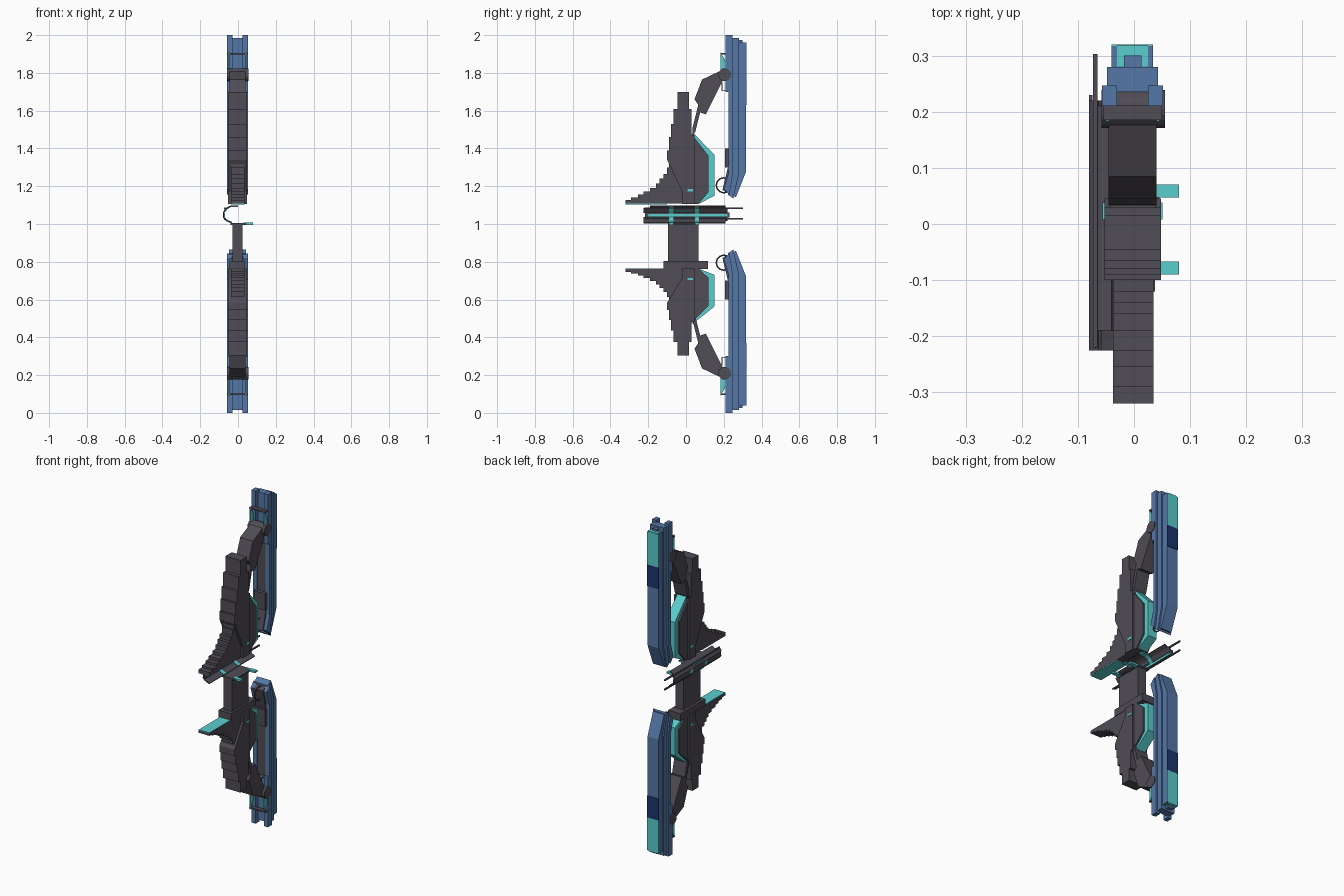
import bpy, bmesh, math
from mathutils import Matrix


def mat(name, rgb):
    m = bpy.data.materials.new(name)
    m.diffuse_color = (*rgb, 1)
    return m


DARK = mat("dark grey", (0.08, 0.073, 0.09))
BLUE = mat("steel blue", (0.09, 0.185, 0.38))
CYAN = mat("cyan", (0.105, 0.61, 0.61))
NAVY = mat("navy", (0.012, 0.034, 0.15))


def finish(name, bm, m):
    bmesh.ops.recalc_face_normals(bm, faces=bm.faces)
    me = bpy.data.meshes.new(name)
    bm.to_mesh(me)
    bm.free()
    me.materials.append(m)
    ob = bpy.data.objects.new(name, me)
    bpy.context.collection.objects.link(ob)
    return ob


def slab(name, pts, x0, x1, m, zmap=lambda z: z):
    """Side profile of (y, z) points extruded from x0 to x1."""
    bm = bmesh.new()
    a = [bm.verts.new((x0, y, zmap(z))) for y, z in pts]
    b = [bm.verts.new((x1, y, zmap(z))) for y, z in pts]
    bm.faces.new(a)
    bm.faces.new(b[::-1])
    n = len(pts)
    for i in range(n):
        j = (i + 1) % n
        bm.faces.new((a[i], a[j], b[j], b[i]))
    return finish(name, bm, m)


def box(name, x, y, z, m, zmap=lambda z: z):
    return slab(name, [(y[0], z[0]), (y[1], z[0]), (y[1], z[1]), (y[0], z[1])], x[0], x[1], m, zmap)


def disc(name, y, z, r, x0, x1, m):
    bm = bmesh.new()
    M = Matrix.Translation(((x0 + x1) / 2, y, z)) @ Matrix.Rotation(math.pi / 2, 4, 'Y')
    bmesh.ops.create_cone(bm, cap_ends=True, segments=20, radius1=r, radius2=r, depth=x1 - x0, matrix=M)
    return finish(name, bm, m)


def stairs(pts):
    """Turn corner points into a stepped edge."""
    out = [pts[0]]
    for p, q in zip(pts, pts[1:]):
        out += [(p[0], q[1]), q]
    return out


def riser(tag, f):
    # Stepped wide body
    edge = stairs([(-0.045, 1.70), (-0.065, 1.61), (-0.08, 1.53), (-0.09, 1.46), (-0.10, 1.39)])
    slab(tag + "_body", edge + [(-0.10, 1.34), (-0.02, 1.17), (-0.02, 1.105), (0.045, 1.105),
         (0.045, 1.47), (0.03, 1.47), (0.03, 1.61), (0.015, 1.61), (0.015, 1.70)], -0.053, 0.048, DARK, f)
    # Narrow stepped wing with a coloured flat side
    edge = stairs([(-0.09, 1.36), (-0.10, 1.30), (-0.12, 1.265), (-0.14, 1.24), (-0.16, 1.215),
                   (-0.19, 1.19), (-0.225, 1.172), (-0.255, 1.155), (-0.29, 1.14), (-0.32, 1.128)])
    slab(tag + "_wing", edge + [(-0.32, 1.108), (0.0, 1.108), (0.0, 1.36)], -0.0375, 0.035, DARK, f)
    box(tag + "_wing_plate", (-0.037, 0.034), (-0.32, -0.10), (1.104, 1.109), CYAN, f)
    # Rear panel and glowing rim
    slab(tag + "_panel", [(0.03, 1.475), (0.12, 1.36), (0.12, 1.17), (0.065, 1.105), (0.03, 1.105)],
         -0.042, 0.038, DARK, f)
    slab(tag + "_rim", [(0.035, 1.485), (0.152, 1.365), (0.152, 1.15), (0.07, 1.108), (0.07, 1.125),
         (0.12, 1.17), (0.12, 1.355), (0.035, 1.455)], -0.032, 0.028, CYAN, f)
    box(tag + "_accent", (-0.056, 0.051), (0.008, 0.038), (1.172, 1.186), CYAN, f)


def limb(tag, f):
    # Angled arm and pivot
    slab(tag + "_arm", [(0.032, 1.46), (0.035, 1.51), (0.065, 1.63), (0.045, 1.66), (0.085, 1.765),
         (0.18, 1.81), (0.205, 1.785), (0.185, 1.74), (0.105, 1.58), (0.075, 1.59), (0.05, 1.49)],
         -0.045, 0.04, DARK, f)
    disc(tag + "_pivot", 0.205, f(1.79), 0.034, -0.058, 0.055, DARK)
    # Side rails of the blade
    rail = [(0.21, 2.0), (0.247, 2.0), (0.247, 1.26), (0.23, 1.155), (0.20, 1.185),
            (0.225, 1.27), (0.225, 1.70), (0.21, 1.70)]
    for side, x in (("left", (-0.057, -0.03)), ("right", (0.025, 0.052))):
        slab(f"{tag}_rail_{side}", rail, *x, BLUE, f)
        fx = -0.05 if side == "left" else 0.04
        slab(f"{tag}_fin_{side}", [(0.183, 1.91), (0.215, 1.85), (0.215, 1.79), (0.183, 1.78)],
             fx, fx + 0.005, CYAN, f)
    # Middle and back layers of the blade
    slab(tag + "_blade_middle", [(0.235, 1.985), (0.28, 1.985), (0.28, 1.265), (0.25, 1.135),
         (0.222, 1.155), (0.235, 1.26)], -0.048, 0.043, BLUE, f)
    slab(tag + "_blade_back", [(0.275, 1.96), (0.317, 1.96), (0.317, 1.275), (0.265, 1.143),
         (0.24, 1.15), (0.275, 1.27)], -0.04, 0.034, BLUE, f)
    # Painted plates on the blade back
    box(tag + "_back_glow", (-0.04, 0.034), (0.315, 0.32), (1.76, 1.958), CYAN, f)
    box(tag + "_back_patch", (-0.04, 0.034), (0.315, 0.32), (1.63, 1.76), NAVY, f)
    box(tag + "_top_glow", (-0.03, 0.025), (0.281, 0.319), (1.956, 1.962), CYAN, f)
    box(tag + "_top_stud", (-0.018, 0.013), (0.27, 0.30), (1.95, 1.975), BLUE, f)
    # Dark inner channel, block, tip grip and cross bars
    box(tag + "_channel", (-0.03, 0.025), (0.228, 0.24), (1.25, 1.72), DARK, f)
    box(tag + "_block", (-0.04, 0.035), (0.207, 0.235), (1.30, 1.40), DARK, f)
    slab(tag + "_tip_grip", [(0.222, 1.30), (0.235, 1.26), (0.225, 1.165), (0.193, 1.18)], -0.035, 0.03, DARK, f)
    box(tag + "_cross_bar", (-0.055, 0.05), (0.185, 0.212), (1.897, 1.905), DARK, f)
    box(tag + "_bracket_front", (-0.03, 0.025), (0.188, 0.192), (1.705, 1.75), DARK, f)
    box(tag + "_bracket_end", (-0.03, 0.025), (0.188, 0.225), (1.703, 1.708), DARK, f)
    # String ring
    bpy.ops.mesh.primitive_torus_add(major_radius=0.039, minor_radius=0.004, major_segments=24,
                                     minor_segments=6, location=(-0.002, 0.2, f(1.205)),
                                     rotation=(0, math.pi / 2, 0))
    ring = bpy.context.object
    ring.name = tag + "_ring"
    ring.data.materials.append(DARK)
    bpy.ops.object.shade_smooth_by_angle()


riser("upper", lambda z: z)
riser("lower", lambda z: 0.305 + (1.70 - z) * 0.773)
limb("upper", lambda z: z)
limb("lower", lambda z: 2 - z)

# Grip and its base bar
box("grip", (-0.03, 0.025), (-0.095, 0.065), (0.76, 1.0), DARK)
box("grip_base", (-0.045, 0.037), (-0.12, 0.117), (0.762, 0.805), DARK)
box("rest_plate", (-0.04, 0.045), (-0.095, 0.07), (0.996, 1.004), DARK)


# Curved hand guard made of long strips around the left side
def strip(name, p, q, y0, y1, m, t=0.006):
    dx, dz = q[0] - p[0], q[1] - p[1]
    k = t / math.hypot(dx, dz)
    nx, nz = -dz * k, dx * k
    bm = bmesh.new()
    ring = [p, q, (q[0] + nx, q[1] + nz), (p[0] + nx, p[1] + nz)]
    a = [bm.verts.new((x, y0, z)) for x, z in ring]
    b = [bm.verts.new((x, y1, z)) for x, z in ring]
    bm.faces.new(a)
    bm.faces.new(b[::-1])
    for i in range(4):
        j = (i + 1) % 4
        bm.faces.new((a[i], a[j], b[j], b[i]))
    finish(name, bm, m)


arc = [(0.0, 1.098), (-0.04, 1.098), (-0.063, 1.086), (-0.08, 1.062),
       (-0.08, 1.034), (-0.064, 1.016), (-0.035, 1.003)]
spans = [(-0.095, 0.07), (-0.19, 0.21), (-0.225, 0.22), (-0.218, 0.23), (-0.225, 0.22), (-0.225, 0.21)]
for i, (y0, y1) in enumerate(spans):
    strip(f"guard_strip_{i}", arc[i], arc[i + 1], y0, y1, DARK)
    for k, (b0, b1) in enumerate(((-0.09, -0.067), (0.047, 0.07))):
        strip(f"guard_band_{i}_{k}", arc[i], arc[i + 1], b0, b1, CYAN, 0.009)
box("guard_stripe", (-0.075, -0.068), (-0.2, 0.22), (1.04, 1.052), CYAN)
for z in (1.02, 1.065):
    box("guard_bracket", (-0.073, -0.066), (-0.06, 0.035), (z, z + 0.012), CYAN)

# Cyan rest tabs and thin sighting rods
for y in (-0.09, 0.047):
    box("rest_tab", (0.03, 0.08), (y, y + 0.023), (0.996, 1.007), CYAN)
for z in (1.024, 1.08):
    box("sight_rod", (-0.073, -0.065), (-0.22, 0.303), (z, z + 0.008), DARK)
